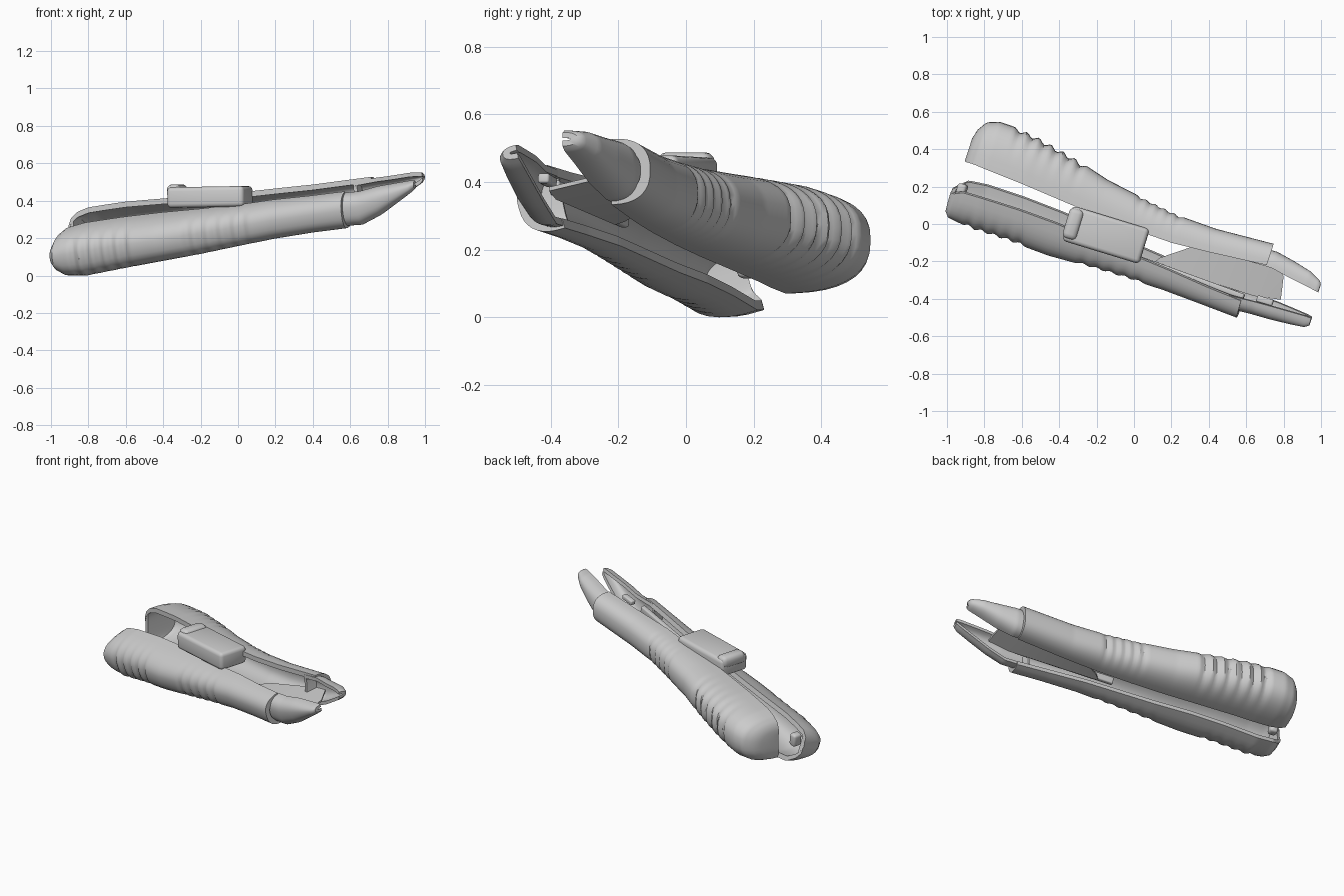
import bpy, bmesh, math
from mathutils import Vector, Matrix

if "Cube" in bpy.data.objects:
    bpy.data.objects.remove(bpy.data.objects["Cube"])

# Station rows: x, rim centre y, rim centre z, rim height, outward depth
FRONT_BODY = [(-.975, .18, .125, .10, .12), (-.95, .185, .13, .18, .16), (-.9, .20, .138, .245, .195),
              (-.8, .175, .152, .275, .215), (-.6, .11, .187, .265, .215), (-.4, .035, .218, .25, .215),
              (-.2, -.05, .244, .235, .185), (0, -.135, .274, .215, .16), (.2, -.22, .308, .205, .14),
              (.4, -.31, .334, .195, .125), (.585, -.385, .357, .195, .12)]
FRONT_TIP = [(.5, -.36, .35, .175, .085), (.66, -.40, .363, .18, .085), (.76, -.43, .403, .155, .085),
             (.86, -.465, .448, .10, .075), (.93, -.49, .48, .06, .065), (.95, -.50, .49, .04, .045)]
BACK_BODY = [(-.905, .335, .19, .16, .13), (-.895, .33, .195, .22, .18), (-.86, .32, .205, .27, .235),
             (-.8, .295, .217, .295, .265), (-.7, .255, .233, .295, .27), (-.6, .215, .25, .29, .265),
             (-.4, .13, .277, .27, .24), (-.2, .045, .303, .25, .20), (0, -.03, .328, .23, .175),
             (.2, -.10, .358, .215, .15), (.4, -.15, .384, .205, .13), (.71, -.22, .43, .195, .12)]
BACK_TIP = [(.62, -.20, .415, .17, .09), (.74, -.235, .435, .175, .09), (.83, -.285, .465, .14, .09),
            (.92, -.33, .502, .095, .08), (.975, -.36, .522, .06, .06), (.985, -.365, .526, .04, .045)]


def lerp_table(rows, x):
    for a, b in zip(rows, rows[1:]):
        if x <= b[0]:
            f = (x - a[0]) / (b[0] - a[0])
            return [p + (q - p) * f for p, q in zip(a, b)]
    return list(rows[-1])


def finish(name, bm, angle=35):
    bmesh.ops.recalc_face_normals(bm, faces=bm.faces)
    mesh = bpy.data.meshes.new(name)
    bm.to_mesh(mesh)
    bm.free()
    ob = bpy.data.objects.new(name, mesh)
    bpy.context.collection.objects.link(ob)
    bpy.context.view_layer.objects.active = ob
    ob.select_set(True)
    bpy.ops.object.shade_smooth_by_angle(angle=math.radians(angle))
    ob.select_set(False)
    return ob


# Hollow half shell lofted along the handle, with optional finger ridges
def half_shell(name, rows, side, lean, bands=(), wall=.03, count=130, slant=-.14):
    u = Vector((1, -.33, .14)).normalized()
    v = Vector((-.14, lean, 1)).normalized().cross(u).normalized() * side
    w = Vector((slant, lean, 1)).normalized()
    bm = bmesh.new()
    x0, x1 = rows[0][0], rows[-1][0]
    n, rings = 18, []
    for i in range(count):
        x = x0 + (x1 - x0) * i / (count - 1)
        _, y, z, h, d = lerp_table(rows, x)
        centre = Vector((x, y, z))
        ridge = 0
        for b0, b1, num, amp in bands:
            if b0 < x < b1:
                ridge = -amp * math.sin(math.pi * num * (x - b0) / (b1 - b0)) ** 2
        ring = []
        for inner in (0, 1):
            hh = max(h / 2 - wall * inner, .004)
            dd = max(d - wall * inner, .004)
            if inner and x < x0 + wall:
                dd = .004
            for k in range(n + 1):
                kk = n - k if inner else k
                a = math.pi * (.5 - kk / n)
                c, s = max(math.cos(a), 0), math.sin(a)
                r = 0 if inner else ridge * c ** .5
                p = centre + v * (dd + r) * c ** .8 + w * hh * math.copysign(abs(s) ** .8, s)
                ring.append(bm.verts.new(p))
        rings.append(ring)
    m = len(rings[0])
    for a, b in zip(rings, rings[1:]):
        for k in range(m):
            j = (k + 1) % m
            bm.faces.new((a[k], a[j], b[j], b[k]))
    # C-shaped end faces joining the outer and inner walls
    for ring in (rings[0], rings[-1]):
        for k in range(n):
            bm.faces.new((ring[k], ring[k + 1], ring[m - 2 - k], ring[m - 1 - k]))
    return finish(name, bm)


# Rounded block aligned to the handle
def block(name, loc, size, bevel, pitch, yaw=-17, roll=0):
    bm = bmesh.new()
    bmesh.ops.create_cube(bm, size=1)
    rot = (Matrix.Rotation(math.radians(yaw), 4, 'Z') @ Matrix.Rotation(math.radians(-pitch), 4, 'Y')
           @ Matrix.Rotation(math.radians(roll), 4, 'X'))
    bm.transform(Matrix.Translation(loc) @ rot @ Matrix.Diagonal((*size, 1)))
    bmesh.ops.bevel(bm, geom=bm.edges[:], offset=bevel, segments=3, profile=.5, affect='EDGES')
    return finish(name, bm)


# Front and back handle halves with their nose pieces
half_shell("front_handle_half", FRONT_BODY, -1, -.28,
           [(-.86, -.52, 5, .014), (-.26, .1, 5, .011)])
half_shell("front_nose", FRONT_TIP, -1, -.2, wall=.022, count=40)
half_shell("back_handle_half", BACK_BODY, 1, 0,
           [(-.72, -.32, 6, .02), (-.04, .22, 5, .01)], slant=.0)
half_shell("back_nose", BACK_TIP, 1, 0, wall=.022, count=40, slant=-.05)

# Thumb slider with a slightly raised rear lip
block("slider_button", (-.15, -.058, .42), (.43, .195, .11), .022, 1)
block("slider_lip", (-.325, .0, .45), (.08, .17, .075), .028, 0)

# Blade rail and rear spring post inside the front half
block("blade_rail", (.3, -.285, .335), (.62, .03, .045), .008, 9, -20)
block("blade_stop", (.70, -.41, .405), (.09, .035, .03), .008, 9)
block("rear_post", (-.92, .185, .155), (.05, .06, .08), .015, 8)

# Loose blade plate lying between the halves
bm = bmesh.new()
outline = [(.1, -.21, .285), (.14, -.18, .295), (.33, -.115, .335), (.74, -.15, .425),
           (.80, -.28, .415), (.785, -.405, .385), (.64, -.385, .36)]
face = bm.faces.new([bm.verts.new(p) for p in outline])
ext = bmesh.ops.extrude_face_region(bm, geom=[face])
for vert in [g for g in ext["geom"] if isinstance(g, bmesh.types.BMVert)]:
    vert.co.z -= .012
bmesh.ops.triangulate(bm, faces=[f for f in bm.faces if len(f.verts) > 4])
finish("blade", bm, 20)
